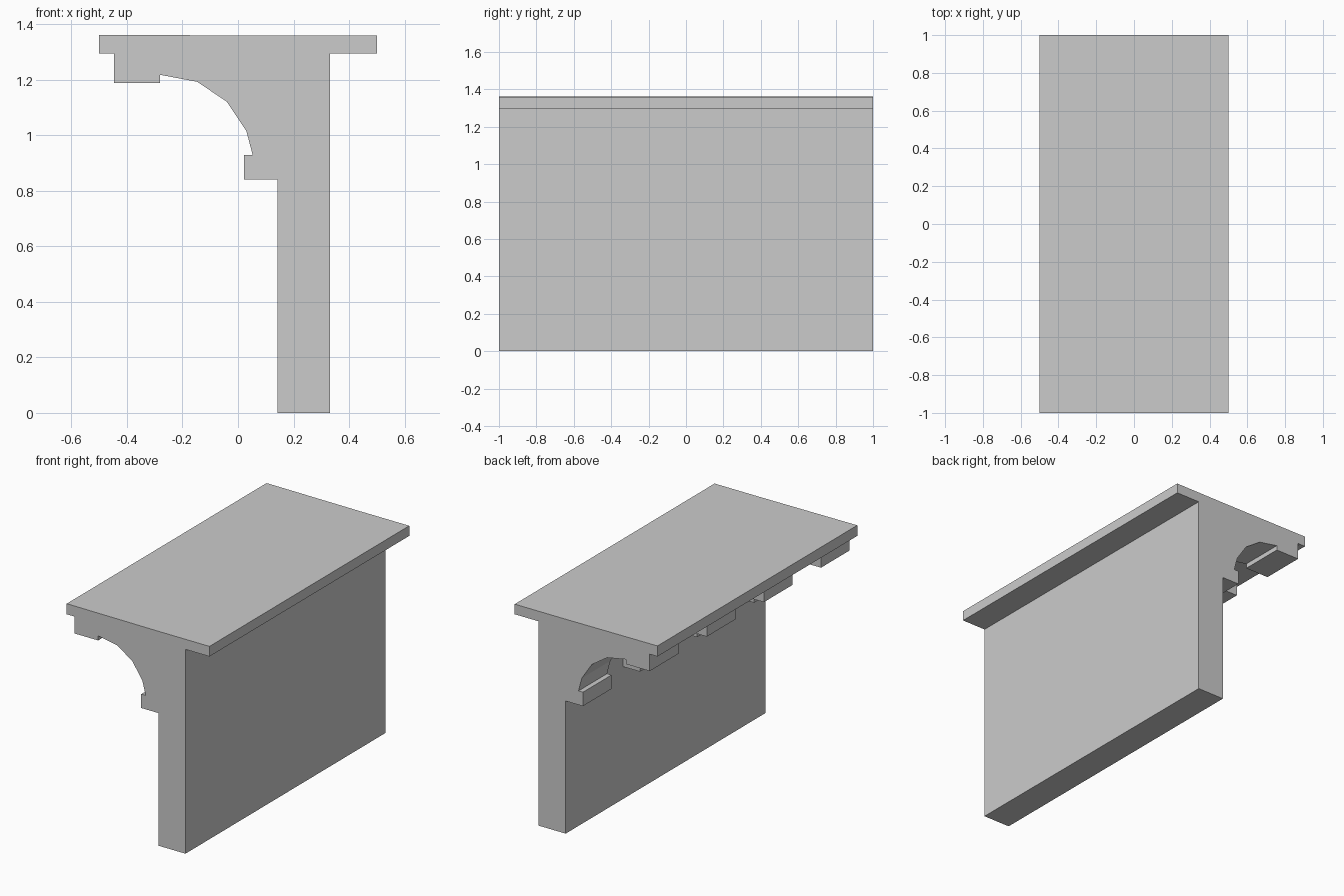
import bpy
import bmesh

if "Cube" in bpy.data.objects:
    bpy.data.objects.remove(bpy.data.objects["Cube"])


def extrude_profile(name, points, y0, y1):
    """Extrude an (x, z) outline along y into a closed solid."""
    bm = bmesh.new()
    face = bm.faces.new([bm.verts.new((x, y0, z)) for x, z in points])
    result = bmesh.ops.extrude_face_region(bm, geom=[face])
    moved = [v for v in result["geom"] if isinstance(v, bmesh.types.BMVert)]
    bmesh.ops.translate(bm, verts=moved, vec=(0, y1 - y0, 0))
    bmesh.ops.recalc_face_normals(bm, faces=bm.faces)
    mesh = bpy.data.meshes.new(name)
    bm.to_mesh(mesh)
    bm.free()
    obj = bpy.data.objects.new(name, mesh)
    bpy.context.collection.objects.link(obj)
    return obj


SLAB_BOTTOM = 1.294
WALL_LEFT, WALL_RIGHT = 0.143, 0.332

# Wall carrying the overhanging top slab, whose top dips very slightly
extrude_profile("wall_and_top_slab", [
    (WALL_LEFT, 0), (WALL_RIGHT, 0), (WALL_RIGHT, SLAB_BOTTOM),
    (0.5, SLAB_BOTTOM), (0.5, 1.358), (0.155, 1.358), (-0.5, 1.361),
    (-0.5, SLAB_BOTTOM), (WALL_LEFT, SLAB_BOTTOM),
], -1, 1)

# Corbel outline: foot block, faceted arch, head block
corbel = [
    (WALL_LEFT, SLAB_BOTTOM), (WALL_LEFT, 0.84), (0.022, 0.84),
    (0.022, 0.928), (0.053, 0.928), (0.03, 1.015), (-0.04, 1.12),
    (-0.147, 1.192), (-0.28, 1.217), (-0.28, 1.187), (-0.446, 1.187),
    (-0.446, SLAB_BOTTOM),
]

# Four corbels separated by gaps of equal width
width = 2 / 7
for i in range(4):
    start = -1 + 2 * i * width
    extrude_profile(f"corbel_{i + 1}", corbel, start, start + width)
